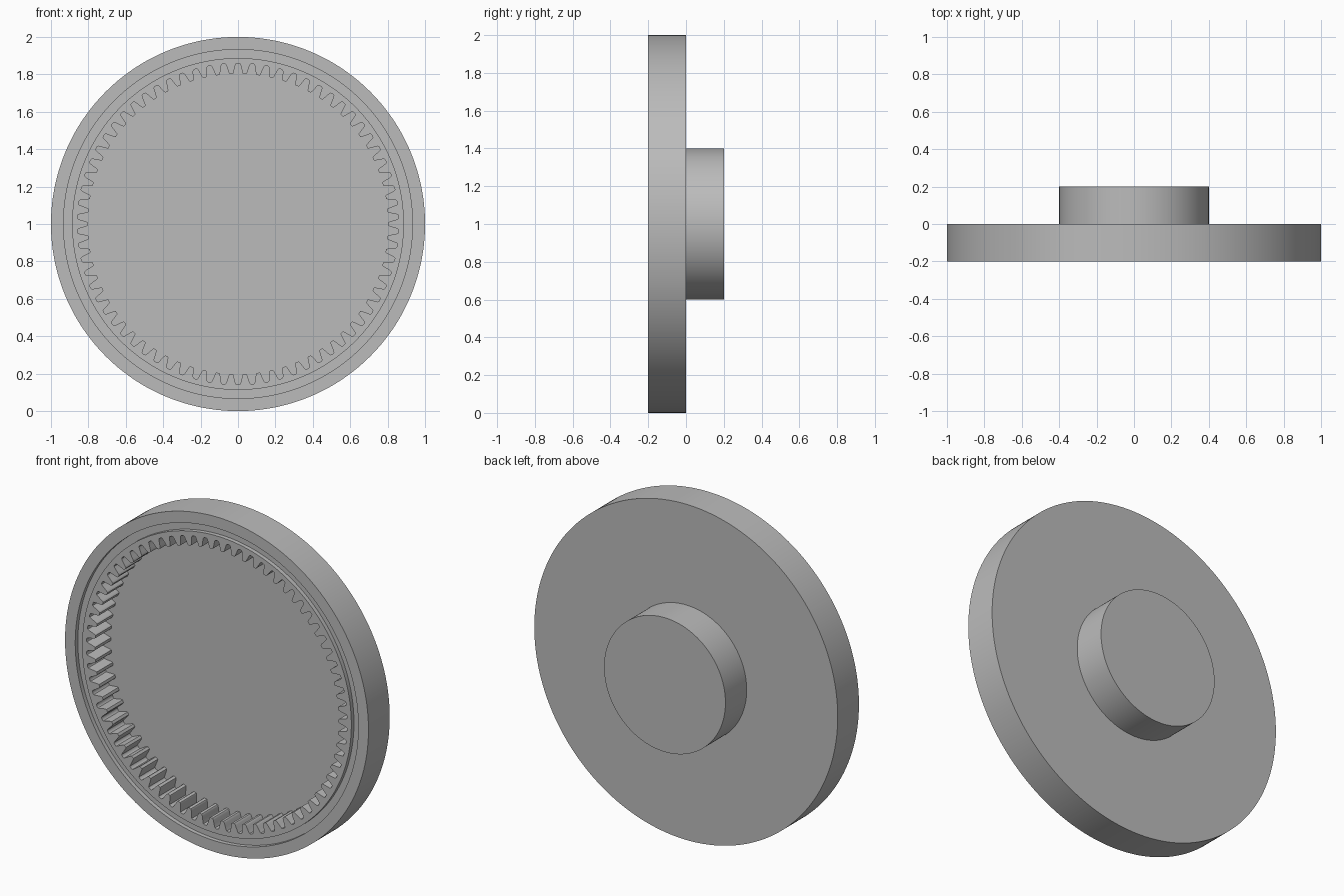
import bpy, bmesh, math

cube = bpy.data.objects.get("Cube")
if cube:
    bpy.data.objects.remove(cube, do_unlink=True)

TEETH = 70
TIP, ROOT = 0.803, 0.859
# One tooth pitch: (fraction of the pitch, height from tip to root), starting mid-gap
HALF = [(0.0, 1.0), (0.08, 1.0), (0.15, 0.95), (0.19, 0.82),
        (0.25, 0.5), (0.31, 0.2), (0.35, 0.05), (0.39, 0.0)]
PITCH = HALF + [(1 - f, h) for f, h in reversed(HALF[1:])]

grey = bpy.data.materials.new("grey metal")
grey.use_nodes = True
grey.diffuse_color = (0.5, 0.5, 0.5, 1)
grey.node_tree.nodes["Principled BSDF"].inputs["Base Color"].default_value = (0.5, 0.5, 0.5, 1)


def angles():
    """Angle and tooth height of every point round the ring, from the top."""
    for t in range(TEETH):
        for f, h in PITCH:
            yield math.tau * (t + f) / TEETH + math.pi / 2, h


def lathe(name, sections):
    """Bridge rings of (radius, y); radius None follows the tooth outline. Cap both ends."""
    bm = bmesh.new()
    rings = []
    for radius, y in sections:
        ring = []
        for a, h in angles():
            r = TIP + (ROOT - TIP) * h if radius is None else radius
            ring.append(bm.verts.new((r * math.cos(a), y, 1 + r * math.sin(a))))
        rings.append(ring)
    for p, q in zip(rings, rings[1:]):
        for i in range(len(p)):
            bm.faces.new((p[i - 1], p[i], q[i], q[i - 1]))
    bm.faces.new(rings[0])
    bm.faces.new(rings[-1])
    bmesh.ops.recalc_face_normals(bm, faces=bm.faces)
    mesh = bpy.data.meshes.new(name)
    bm.to_mesh(mesh)
    bm.free()
    mesh.materials.append(grey)
    obj = bpy.data.objects.new(name, mesh)
    bpy.context.collection.objects.link(obj)
    bpy.ops.object.select_all(action="DESELECT")
    obj.select_set(True)
    bpy.context.view_layer.objects.active = obj
    bpy.ops.object.shade_smooth_by_angle(angle=math.radians(35))
    return obj


# Ring gear: closed back, rim, shallow face groove, toothed pocket
lathe("ring_gear", [(1, 0), (1, -0.2), (0.933, -0.2), (0.933, -0.175),
                    (0.887, -0.175), (0.887, -0.2), (None, -0.2), (None, -0.05)])

# Round boss on the back
lathe("rear_hub", [(0.4, 0), (0.4, 0.2)])
